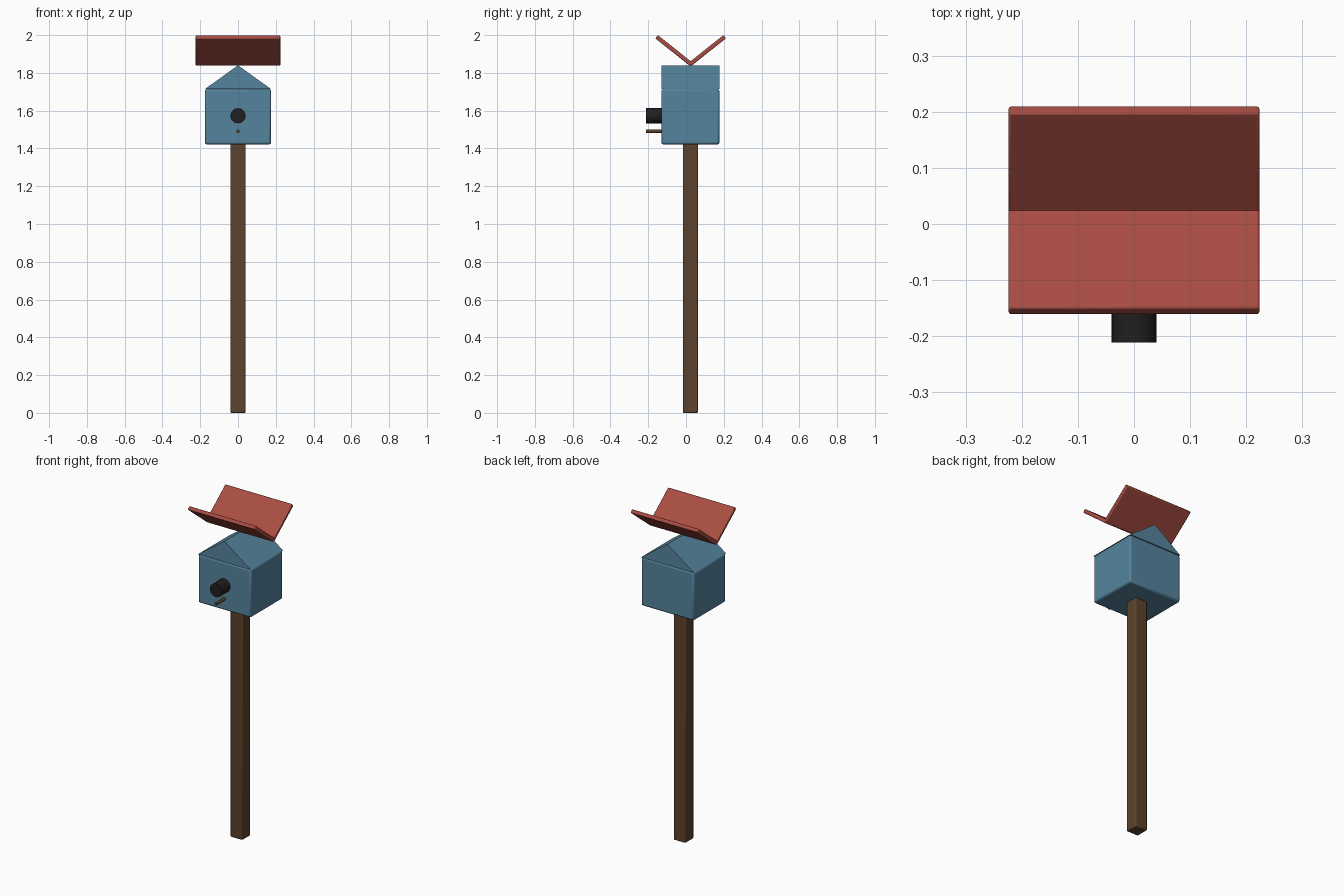
import bpy, bmesh
from math import radians, sin, cos, pi

if "Cube" in bpy.data.objects:
    bpy.data.objects.remove(bpy.data.objects["Cube"])

YC = 0.0235  # post and house centre line


def material(name, rgb):
    m = bpy.data.materials.new(name)
    m.diffuse_color = (*rgb, 1)
    m.use_nodes = True
    m.node_tree.nodes["Principled BSDF"].inputs["Base Color"].default_value = m.diffuse_color
    return m


BLUE = material("blue_paint", (0.09, 0.23, 0.34))
RED = material("red_paint", (0.40, 0.075, 0.055))
BROWN = material("brown_wood", (0.11, 0.055, 0.025))
BLACK = material("dark", (0.015, 0.014, 0.013))


def finish(ob, name, mat):
    ob.name = name
    ob.data.materials.append(mat)
    return ob


def box(name, loc, size, mat, bevel, rot_x=0):
    bpy.ops.mesh.primitive_cube_add(size=1, location=loc)
    ob = finish(bpy.context.object, name, mat)
    ob.scale = size
    bpy.ops.object.transform_apply(location=False, rotation=False, scale=True)
    ob.rotation_euler.x = rot_x
    mod = ob.modifiers.new("edge_round", 'BEVEL')
    mod.width, mod.segments = bevel, 2
    bpy.ops.object.shade_smooth_by_angle(angle=radians(30))
    return ob


def rod(name, radius, y0, y1, z, mat, sides):
    bpy.ops.mesh.primitive_cylinder_add(vertices=sides, radius=radius, depth=y1 - y0,
                                        location=(0, (y0 + y1) / 2, z),
                                        rotation=(pi / 2, 0, 0))
    ob = finish(bpy.context.object, name, mat)
    bpy.ops.object.shade_smooth_by_angle(angle=radians(40))
    return ob


# Post and house box
box("post", (0, YC, 0.715), (0.08, 0.08, 1.43), BROWN, 0.006)
box("house_body", (0, YC, 1.568), (0.352, 0.308, 0.293), BLUE, 0.011)

# Gable prism: triangle profile extruded front to back
bm = bmesh.new()
tri = [bm.verts.new((x, YC - 0.154, z)) for x, z in ((-0.176, 1.714), (0.176, 1.714), (0, 1.84))]
face = bm.faces.new(tri)
ext = bmesh.ops.extrude_face_region(bm, geom=[face])
bmesh.ops.translate(bm, vec=(0, 0.308, 0),
                    verts=[v for v in ext["geom"] if isinstance(v, bmesh.types.BMVert)])
bmesh.ops.recalc_face_normals(bm, faces=bm.faces)
me = bpy.data.meshes.new("gable")
bm.to_mesh(me)
bm.free()
gable = bpy.data.objects.new("gable", me)
bpy.context.collection.objects.link(gable)
finish(gable, "gable", BLUE)

# Two roof boards tilted into a V
tilt, thick = radians(38.5), 0.022
length = (0.164 - thick * cos(tilt)) / sin(tilt)
half_run = (length * cos(tilt) + thick * sin(tilt)) / 2
for side, name in ((-1, "roof_front"), (1, "roof_back")):
    box(name, (0, YC + 0.001 + side * (0.187 - half_run), 1.918),
        (0.448, length, thick), RED, 0.005, side * tilt)

# Entrance plug and perch on the front
rod("entrance", 0.04, -0.211, -0.11, 1.573, BLACK, 32)
rod("perch", 0.009, -0.211, -0.11, 1.491, BROWN, 12)
